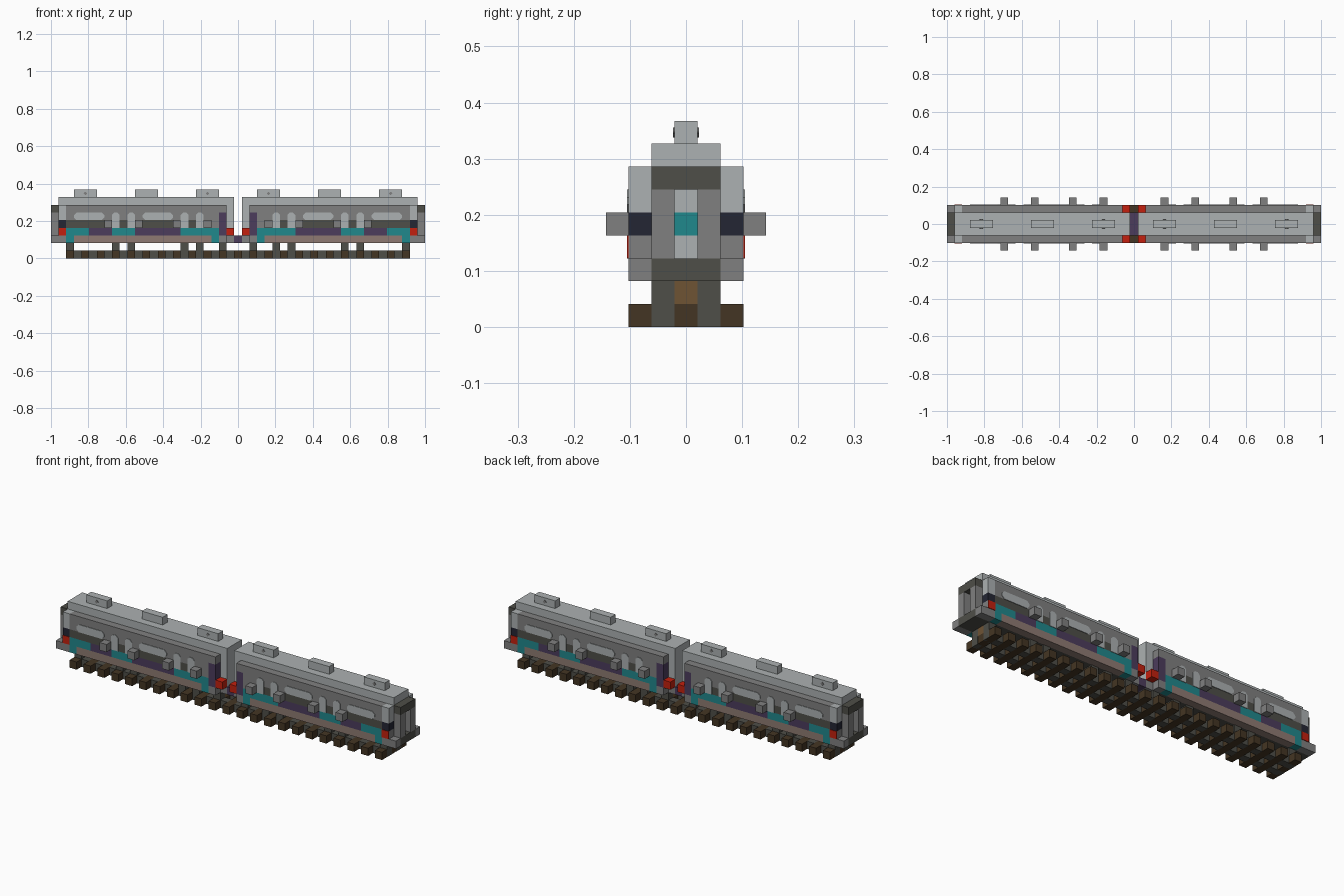
import bpy, bmesh
from mathutils import Vector

if "Cube" in bpy.data.objects:
    bpy.data.objects.remove(bpy.data.objects["Cube"], do_unlink=True)

U = 2 / 49  # one block


def material(name, r, g, b):
    lin = [((c / 255 + 0.055) / 1.055) ** 2.4 for c in (r, g, b)] + [1]
    m = bpy.data.materials.new(name)
    m.use_nodes = True
    m.diffuse_color = lin
    m.node_tree.nodes["Principled BSDF"].inputs["Base Color"].default_value = lin
    return m


LIGHT = material("light grey", 172, 177, 178)
GREY = material("mid grey", 128, 128, 128)
DARK = material("charcoal", 78, 78, 72)
TEAL = material("teal", 32, 136, 140)
PURPLE = material("purple", 76, 60, 92)
TAN = material("dusty tan", 142, 122, 114)
RED = material("red", 196, 32, 14)
NAVY = material("navy", 36, 38, 52)
TIMBER = material("dark timber", 68, 53, 35)
BROWN = material("axle brown", 110, 83, 52)


def finish(name, bm, mat):
    bmesh.ops.recalc_face_normals(bm, faces=bm.faces)
    mesh = bpy.data.meshes.new(name)
    bm.to_mesh(mesh)
    bm.free()
    mesh.materials.append(mat)
    bpy.context.collection.objects.link(bpy.data.objects.new(name, mesh))


def signs(on):
    return (1, -1) if on else (1,)


def blocks(name, mat, runs, rows, width, mx=True, my=False):
    """Boxes over inclusive column runs, block rows and block widths, mirrored on request."""
    bm = bmesh.new()
    for a, b in runs:
        for sx in signs(mx):
            for sy in signs(my):
                lo = Vector((a - 24.5, width[0] - 0.5, rows[0])) * U
                hi = Vector((b - 23.5, width[1] + 0.5, rows[1] + 1)) * U
                mid, size = (lo + hi) / 2, hi - lo
                verts = bmesh.ops.create_cube(bm, size=1)["verts"]
                for v in verts:
                    v.co = Vector(((mid.x + v.co.x * size.x) * sx,
                                   (mid.y + v.co.y * size.y) * sy,
                                   mid.z + v.co.z * size.z))
    finish(name, bm, mat)


def skin(name, mat, runs, rows):
    blocks(name, mat, runs, rows, (2, 2), my=True)


def plates(name, mat, runs, rows, y, top, bottom, inset=0):
    """Thin chamfered plates on both long sides."""
    bm = bmesh.new()
    for a, b in runs:
        x0, x1 = a - 24.5 + inset, b - 23.5 - inset
        z0, z1 = rows[0] + inset, rows[1] + 1 - inset
        outline = [(x0 + bottom, z0), (x1 - bottom, z0), (x1, z0 + bottom),
                   (x1, z1 - top), (x1 - top, z1), (x0 + top, z1),
                   (x0, z1 - top), (x0, z0 + bottom)]
        for sx in (1, -1):
            for sy in (1, -1):
                vs = [bm.verts.new((x * U * sx, y * U * sy, z * U)) for x, z in outline]
                face = bm.faces.new(vs)
                out = bmesh.ops.extrude_face_region(bm, geom=[face])["geom"]
                for v in out:
                    if isinstance(v, bmesh.types.BMVert):
                        v.co.y += sy * 0.003
    bmesh.ops.remove_doubles(bm, verts=bm.verts, dist=1e-6)
    finish(name, bm, mat)


# Track
WHEELS = [(i, i) for i in (2, 8, 10, 17, 19, 22)]
blocks("sleepers", TIMBER, [(i, i) for i in range(2, 47, 2)], (0, 0), (-2, 2), mx=False)
bm_gaps = [(i, i) for i in range(3, 46, 2)]
blocks("rails", DARK, bm_gaps, (0, 0), (1, 1), mx=False, my=True)
plates("rail_ends", DARK, [(2, 2)], (0, 0), 0.5, 0.001, 0.001)
for side in (-1, 1):
    blocks("rail_end_cap", DARK, [(1.98, 1.99)], (0, 0), (side, side))

# Wheels and axles
blocks("wheels", DARK, WHEELS, (1, 1), (1, 1), my=True)
blocks("axles", BROWN, WHEELS, (1, 1), (0, 0))

# Carriage cores and roofs
blocks("carriage_floor", DARK, [(1, 22)], (2, 2), (-1, 1))
blocks("carriage_core", GREY, [(2, 22)], (3, 6), (-1, 1))
blocks("roof", LIGHT, [(1, 23)], (7, 7), (-1, 1))
blocks("roof_units", LIGHT, [(3, 5), (11, 13), (19, 21)], (8, 8), (0, 0))
plates("roof_unit_vents", GREY, [(4, 4), (20, 20)], (8, 8), 0.5, 0.2, 0.2, inset=0.28)

# Gangway and coupling between the carriages
blocks("gangway", LIGHT, [(23, 23)], (3, 6), (-1, 1))
blocks("gangway_base", GREY, [(23, 23)], (2, 2), (-1, 1))
blocks("coupling", PURPLE, [(24, 24)], (2, 2), (-1, 1), mx=False)
skin("inner_lamps", RED, [(23, 23)], (3, 3))

# Side walls, from the sill upward
skin("sill", TAN, [(3, 20)], (2, 2))
skin("sill_ends", GREY, [(1, 1), (22, 22)], (2, 2))
skin("teal_sill_blocks", TEAL, [(2, 2), (21, 21)], (2, 2))
skin("teal_stripe", TEAL, [(2, 4), (8, 10), (17, 21)], (3, 3))
skin("purple_stripe", PURPLE, [(5, 7), (11, 16), (22, 22)], (3, 3))
skin("window_band", DARK, [(2, 7), (9, 9), (12, 16), (18, 18)], (4, 4))
skin("wall_panels", GREY, [(8, 8), (10, 11), (17, 17), (19, 21)], (4, 4))
skin("upper_wall", GREY, [(2, 21)], (5, 5))
skin("purple_post", PURPLE, [(22, 22)], (4, 5))
skin("roof_edge", GREY, [(2, 22)], (6, 6))
plates("windows", LIGHT, [(3, 6), (12, 15)], (5, 5), 2.5, 0.35, 0.35)
plates("door_windows", LIGHT, [(8, 8), (10, 10), (17, 17), (19, 19)], (4, 5), 2.5, 0.3, 0.001)
blocks("side_boxes", GREY, [(i, i) for i in (7, 11, 16, 20)], (4, 4), (3, 3), my=True)

# Cab corners
skin("cab_lower_corner", GREY, [(1, 1)], (3, 3))
skin("cab_window", NAVY, [(1, 1)], (4, 4))
skin("cab_upper_corner", LIGHT, [(1, 1)], (5, 6))
plates("outer_lamps", RED, [(1, 1)], (3, 3), 2.5, 0.001, 0.001)

# Cab ends
blocks("cab_door", LIGHT, [(1, 1)], (3, 6), (0, 0))
plate_run = [(0.95, 0.05)]
blocks("cab_door_panel", TEAL, plate_run, (4, 4), (0, 0))
blocks("cab_wall", GREY, [(1, 1)], (3, 6), (1, 1), my=True)
blocks("end_posts", GREY, [(0, 0)], (3, 5), (1, 1), my=True)
blocks("end_canopy", DARK, [(0, 0)], (6, 6), (-1, 1))
blocks("buffer_beam", DARK, [(0, 0)], (2, 2), (-1, 1))
blocks("buffers", GREY, [(0, 0)], (2, 2), (2, 2), my=True)
